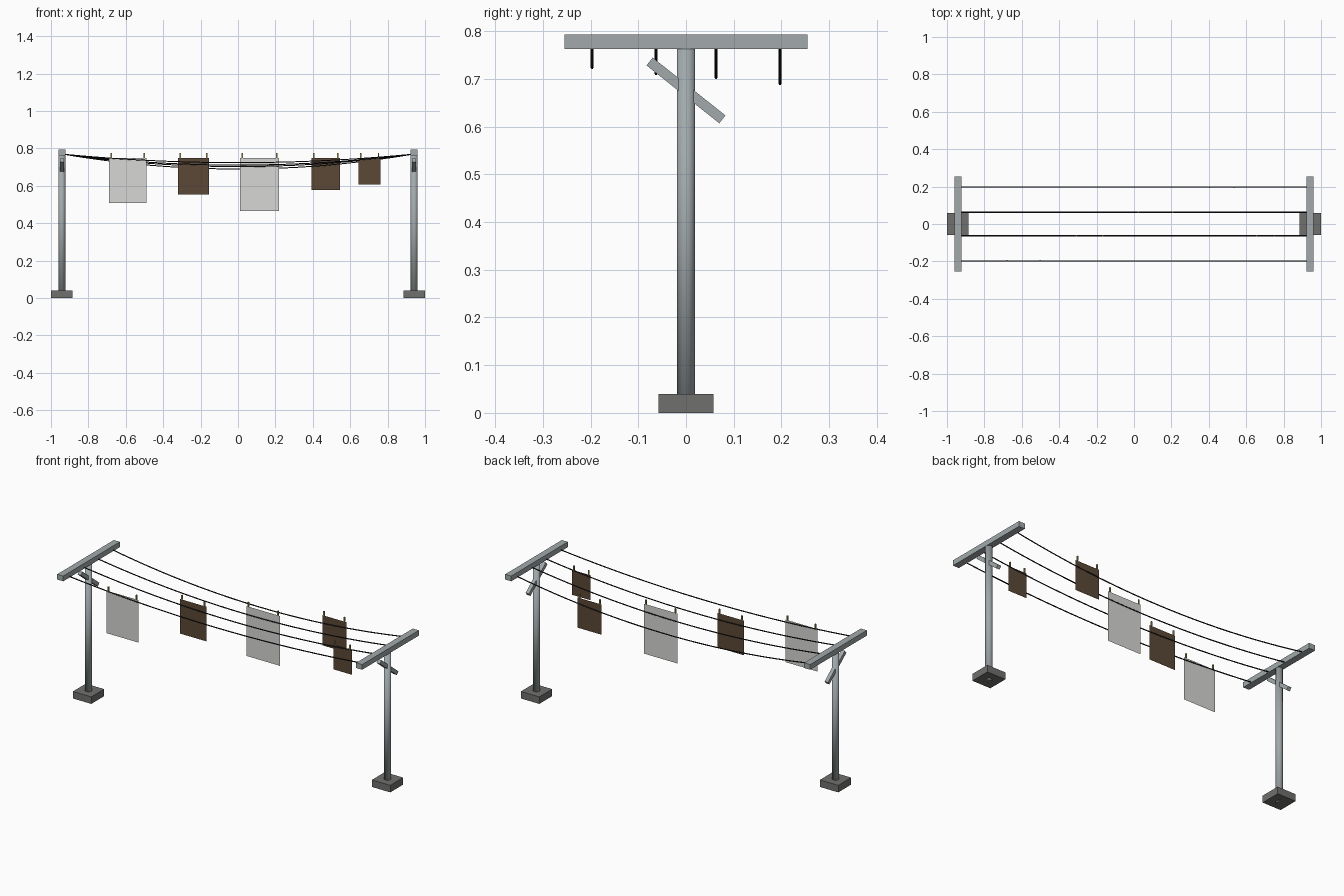
import bpy
import math

cube = bpy.data.objects.get("Cube")
if cube:
    bpy.data.objects.remove(cube, do_unlink=True)


def material(name, r, g, b):
    m = bpy.data.materials.new(name)
    m.use_nodes = True
    m.diffuse_color = (r, g, b, 1)
    bsdf = next(n for n in m.node_tree.nodes if n.type == 'BSDF_PRINCIPLED')
    bsdf.inputs["Base Color"].default_value = (r, g, b, 1)
    return m


steel = material("galvanised grey", 0.36, 0.40, 0.41)
concrete = material("concrete grey", 0.16, 0.16, 0.155)
cord = material("black cord", 0.01, 0.01, 0.012)
white = material("off-white cloth", 0.68, 0.68, 0.66)
brown = material("brown cloth", 0.105, 0.065, 0.037)
wood = material("peg wood", 0.42, 0.32, 0.12)


def finish(name, mat):
    ob = bpy.context.object
    ob.name = name
    ob.data.materials.append(mat)
    return ob


def box(name, mat, centre, size, tilt=0):
    bpy.ops.mesh.primitive_cube_add(size=1, location=centre)
    ob = finish(name, mat)
    ob.scale = size
    ob.rotation_euler.x = tilt
    return ob


POST_X = 0.942
BAR_BOTTOM = 0.763

# Two T-shaped posts, each with a footing, crossbar and slanted brace
for side, sx in (("left", 1), ("right", -1)):
    x = sx * POST_X
    box(side + "_footing", concrete, (x, 0, 0.02), (0.116, 0.116, 0.04))
    bpy.ops.mesh.primitive_cylinder_add(vertices=16, radius=0.019, depth=BAR_BOTTOM,
                                        location=(x, 0, BAR_BOTTOM / 2))
    finish(side + "_post", steel)
    bpy.ops.object.shade_smooth()
    box(side + "_crossbar", steel, (x, 0, 0.778), (0.038, 0.51, 0.03))
    box(side + "_brace", steel, (x, 0, 0.676), (0.021, 0.195, 0.021), math.radians(-38.5))


# Sagging lines, each hanging a little lower towards the back
def washing_line(name, y, low, steps=24, top=0.769):
    curve = bpy.data.curves.new(name, 'CURVE')
    curve.dimensions = '3D'
    curve.bevel_depth = 0.003
    curve.bevel_resolution = 1
    curve.use_fill_caps = True
    spline = curve.splines.new('POLY')
    spline.points.add(steps)
    for i, p in enumerate(spline.points):
        t = 2 * i / steps - 1
        p.co = (t * (POST_X - 0.01), y, low + (top - low) * t * t, 1)
    curve.materials.append(cord)
    bpy.context.collection.objects.link(bpy.data.objects.new(name, curve))


ROWS = {"front": (-0.197, 0.724), "front_middle": (-0.063, 0.711),
        "back_middle": (0.063, 0.703), "back": (0.197, 0.69)}
for row, (y, low) in ROWS.items():
    washing_line(row + "_line", y, low)


# Cloths: thin sheets held by a peg near each upper corner
def cloth(name, mat, row, x0, x1, bottom, top=0.75):
    y = ROWS[row][0]
    bpy.ops.mesh.primitive_plane_add(size=1, location=((x0 + x1) / 2, y, (top + bottom) / 2),
                                     rotation=(math.pi / 2, 0, 0))
    finish(name, mat).scale = (x1 - x0, top - bottom, 1)
    for end, x in (("right", x0 + 0.012), ("left", x1 - 0.012)):
        box(f"{name}_{end}_peg", wood, (x, y, 0.763), (0.007, 0.007, 0.026))


cloth("large_towel", white, "front", -0.69, -0.49, 0.508)
cloth("brown_towel", brown, "front_middle", -0.32, -0.155, 0.553)
cloth("bed_sheet", white, "back_middle", 0.01, 0.22, 0.466)
cloth("brown_cloth", brown, "back", 0.393, 0.545, 0.578)
cloth("small_cloth", brown, "front_middle", 0.645, 0.763, 0.608)
